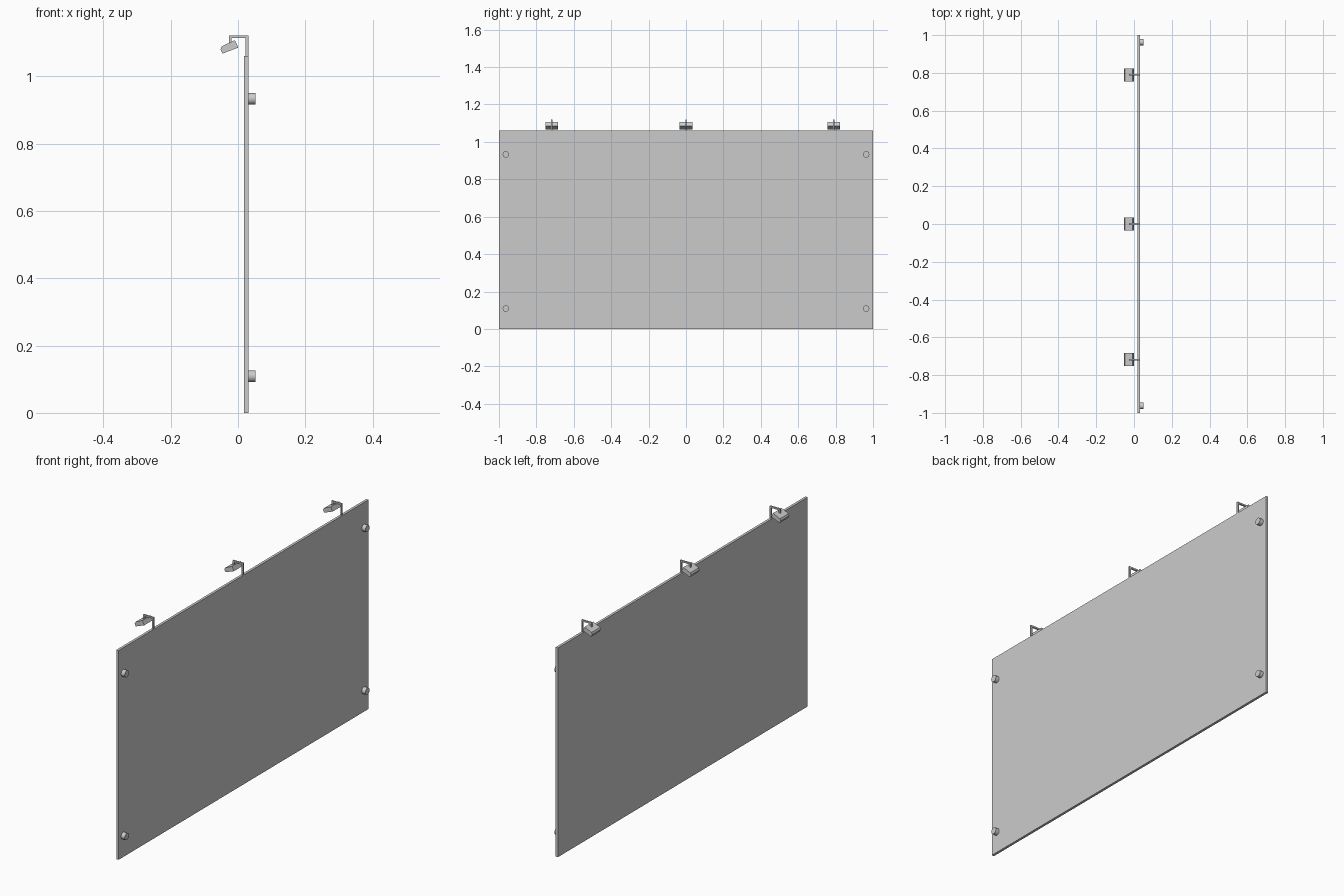
import bpy, bmesh, math

cube = bpy.data.objects.get("Cube")
if cube:
    bpy.data.objects.remove(cube, do_unlink=True)

grey = bpy.data.materials.new("light_grey")
grey.use_nodes = True
grey.diffuse_color = (0.6, 0.6, 0.6, 1)
grey.node_tree.nodes["Principled BSDF"].inputs["Base Color"].default_value = (0.6, 0.6, 0.6, 1)


def extrude_profile(name, points, width, y):
    """Extrude an outline in the x-z plane along y, centred at y."""
    bm = bmesh.new()
    face = bm.faces.new([bm.verts.new((x, y - width / 2, z)) for x, z in points])
    out = bmesh.ops.extrude_face_region(bm, geom=[face])
    verts = [g for g in out["geom"] if isinstance(g, bmesh.types.BMVert)]
    bmesh.ops.translate(bm, verts=verts, vec=(0, width, 0))
    bmesh.ops.recalc_face_normals(bm, faces=bm.faces[:])
    mesh = bpy.data.meshes.new(name)
    bm.to_mesh(mesh)
    bm.free()
    mesh.materials.append(grey)
    obj = bpy.data.objects.new(name, mesh)
    bpy.context.collection.objects.link(obj)
    return obj


# Large flat sign panel
X0, X1, TOP = 0.018, 0.031, 1.06
extrude_profile("sign_panel", [(X0, 0), (X1, 0), (X1, TOP), (X0, TOP)], 2.0, 0)

# Round wall standoffs near the corners
for side, y in (("left", -0.963), ("right", 0.963)):
    for level, z in (("lower", 0.109), ("upper", 0.933)):
        bpy.ops.mesh.primitive_cylinder_add(
            vertices=24, radius=0.017, depth=0.0205,
            location=(X1 + 0.01, y, z), rotation=(0, math.pi / 2, 0))
        standoff = bpy.context.object
        standoff.name = f"standoff_{level}_{side}"
        standoff.data.materials.append(grey)
        bpy.ops.object.shade_smooth_by_angle(angle=math.radians(40))

# Spotlights on hooked arms along the top edge
T = 0.008
ARM_TOP, TIP = 1.121, -0.027
arm = [(X1, TOP), (X1, ARM_TOP), (TIP, ARM_TOP), (TIP, 1.094),
       (TIP + T, 1.094), (TIP + T, ARM_TOP - T), (X1 - T, ARM_TOP - T), (X1 - T, TOP)]
head = [(-0.052, 1.079), (-0.048, 1.089), (-0.009, 1.107), (0.001, 1.085), (-0.046, 1.067)]
for i, y in enumerate((-0.718, 0.0, 0.79), 1):
    extrude_profile(f"lamp_arm_{i}", arm, T, y)
    extrude_profile(f"lamp_head_{i}", head, 0.069, y)
